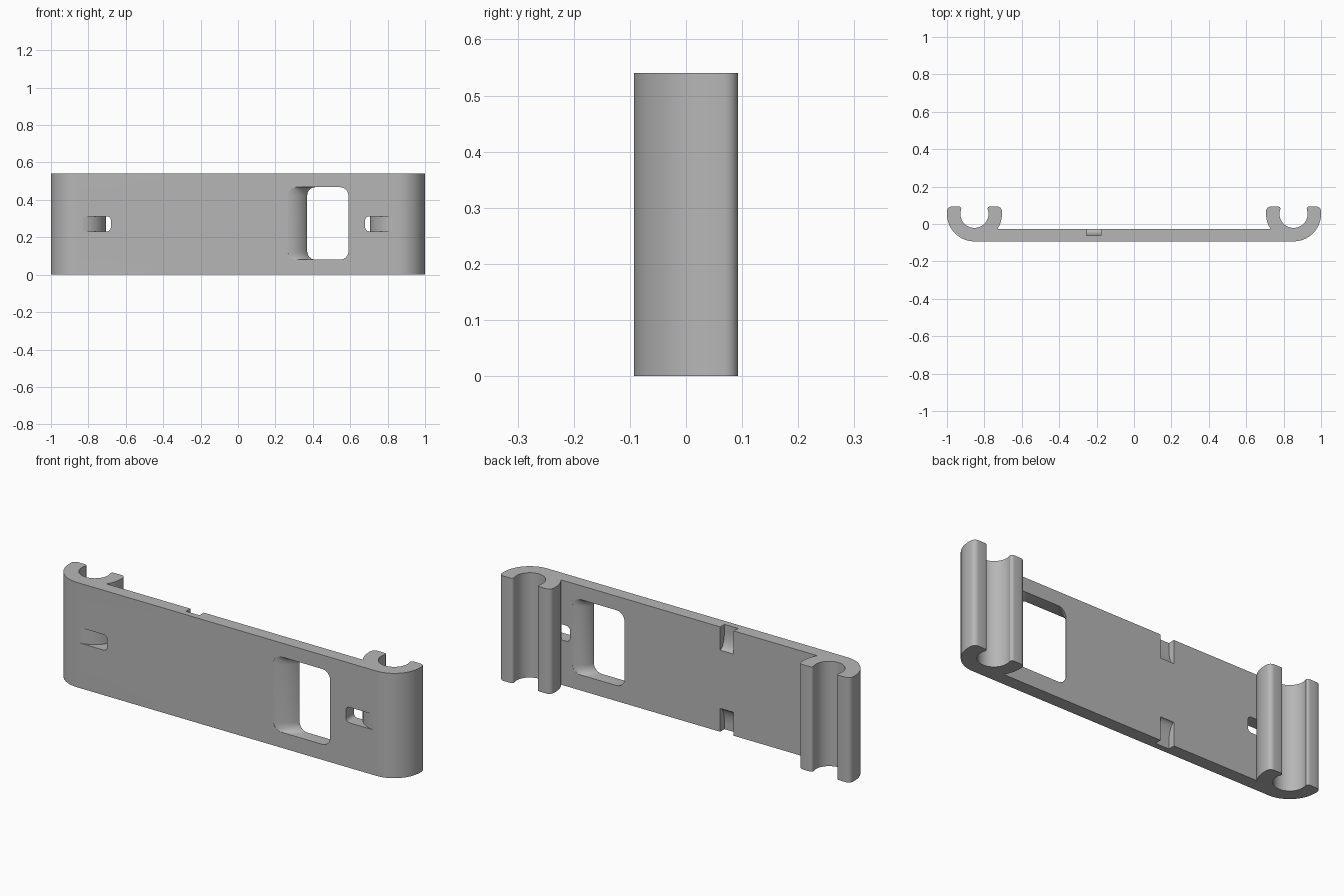
import bpy, bmesh
from math import sin, cos, pi, radians, sqrt

cube = bpy.data.objects.get("Cube")
if cube:
    bpy.data.objects.remove(cube, do_unlink=True)

H = 0.54                       # height of the bracket
FRONT, BACK = -0.093, -0.027   # faces of the plate
TOP = 0.093                    # tips of the clips
CX, CY, R_OUT, R_IN = 0.853, 0.054, 0.147, 0.075

grey = bpy.data.materials.new("grey plastic")
grey.use_nodes = True
grey.diffuse_color = (0.47, 0.47, 0.47, 1)
grey.node_tree.nodes["Principled BSDF"].inputs["Base Color"].default_value = (0.47, 0.47, 0.47, 1)


def arc(cx, cy, r, a0, a1, n):
    """Points on an arc, angles in degrees."""
    angles = [radians(a0 + (a1 - a0) * i / n) for i in range(n + 1)]
    return [(cx + r * cos(a), cy + r * sin(a)) for a in angles]


def loft(name, rings, bevel_x=None):
    """Closed solid through matching rings of 3D points."""
    bm = bmesh.new()
    loops = [[bm.verts.new(p) for p in ring] for ring in rings]
    n = len(loops[0])
    for a, b in zip(loops, loops[1:]):
        for i in range(n):
            j = (i + 1) % n
            bm.faces.new((a[i], a[j], b[j], b[i]))
    bm.faces.new(loops[0])
    bm.faces.new(loops[-1])
    if bevel_x is not None:
        edges = [e for e in bm.edges
                 if all(abs(v.co.x - bevel_x) < 1e-5 for v in e.verts)
                 and abs(e.verts[0].co.z - e.verts[1].co.z) < 1e-5]
        bmesh.ops.bevel(bm, geom=edges, offset=0.02, segments=5, profile=0.5, affect='EDGES')
    bmesh.ops.recalc_face_normals(bm, faces=bm.faces)
    mesh = bpy.data.meshes.new(name)
    bm.to_mesh(mesh)
    bm.free()
    mesh.materials.append(grey)
    obj = bpy.data.objects.new(name, mesh)
    bpy.context.collection.objects.link(obj)
    return obj


def cut(target, cutter):
    cutter.hide_render = True
    mod = target.modifiers.new("cut", 'BOOLEAN')
    mod.operation, mod.solver, mod.object = 'DIFFERENCE', 'EXACT', cutter
    bpy.context.view_layer.objects.active = target
    bpy.ops.object.modifier_apply(modifier=mod.name)
    bpy.data.objects.remove(cutter, do_unlink=True)


# Plate and clips: one profile, half of it mirrored
lip, tip = 0.012, 0.025
half = arc(CX, CY, R_OUT, -90, 0, 24)                              # outer curve
half += arc(CX + R_OUT - tip, TOP - tip, tip, 0, 90, 6)            # outer tip
half += arc(CX + 0.07 + lip, TOP - lip, lip, 90, 180, 4)
half += arc(CX, CY, R_IN, 20, -200, 40)                            # pipe seat
half += arc(CX - 0.07 - lip, TOP - lip, lip, 0, 90, 4)
half += arc(CX - R_OUT + tip, TOP - tip, tip, 90, 180, 6)          # inner tip
half += arc(CX, CY, R_OUT, 180, 213.4, 9)
half[-1] = (half[-1][0], BACK)
profile = half + [(-x, y) for x, y in reversed(half)]
bracket = loft("clip_bracket", [[(x, y, z) for x, y in profile] for z in (0, H)])

# Tie slots that wrap around each clip
for side in (1, -1):
    end = 0.68
    slot = arc(CX, CY, R_OUT + 0.0006, 262, 200, 20)
    slot += [(end, slot[-1][1]), (end, -0.2), (slot[0][0], -0.2)]
    cut(bracket, loft("tie_slot_cutter",
                      [[(side * x, y, z) for x, y in slot] for z in (0.232, 0.312)],
                      bevel_x=side * end))


# Window with a rounded ramp in front on one side and behind on the other
def ramp(run, d):
    """Sideways travel of a round ramp at depth d below its face."""
    t = BACK - FRONT
    r = (run * run + t * t) / (2 * t)
    d = min(max(d, 0.0), t)
    return sqrt(max(r * r - (r - d) ** 2, 0.0))


def window_ring(y, depth):
    x0 = 0.255 + ramp(0.115, depth)
    x1 = 0.675 - ramp(0.085, BACK - FRONT - depth)
    z0, z1, r = 0.08, 0.468, 0.045
    pts = (arc(x1 - r, z1 - r, r, 0, 90, 6) + arc(x0 + r, z1 - r, r, 90, 180, 6)
           + arc(x0 + r, z0 + r, r, 180, 270, 6) + arc(x1 - r, z0 + r, r, 270, 360, 6))
    return [(x, y, z) for x, z in pts]


thick, steps = BACK - FRONT, 18
rings = [window_ring(FRONT - 0.05, 0)]
for i in range(1, steps):
    depth = thick * (1 - cos(pi * i / steps)) / 2
    rings.append(window_ring(FRONT + depth, depth))
rings.append(window_ring(BACK + 0.05, thick))
cut(bracket, loft("window_cutter", rings))

# Scooped notches at the top and bottom of the back face
scoop = [(BACK - 0.035 * cos(a), 0.03 + 0.09 * sin(a))
         for a in [pi / 2 * i / 10 for i in range(11)]]
scoop = [(scoop[0][0], -0.05)] + scoop + [(BACK + 0.03, scoop[-1][1]), (BACK + 0.03, -0.05)]
for flip in (False, True):
    cut(bracket, loft("notch_cutter",
                      [[(x, y, H - z if flip else z) for y, z in scoop] for x in (-0.253, -0.176)]))

# Smooth curves, sharp corners
bpy.ops.object.select_all(action='DESELECT')
bracket.select_set(True)
bpy.context.view_layer.objects.active = bracket
bpy.ops.object.shade_smooth_by_angle(angle=radians(30))
